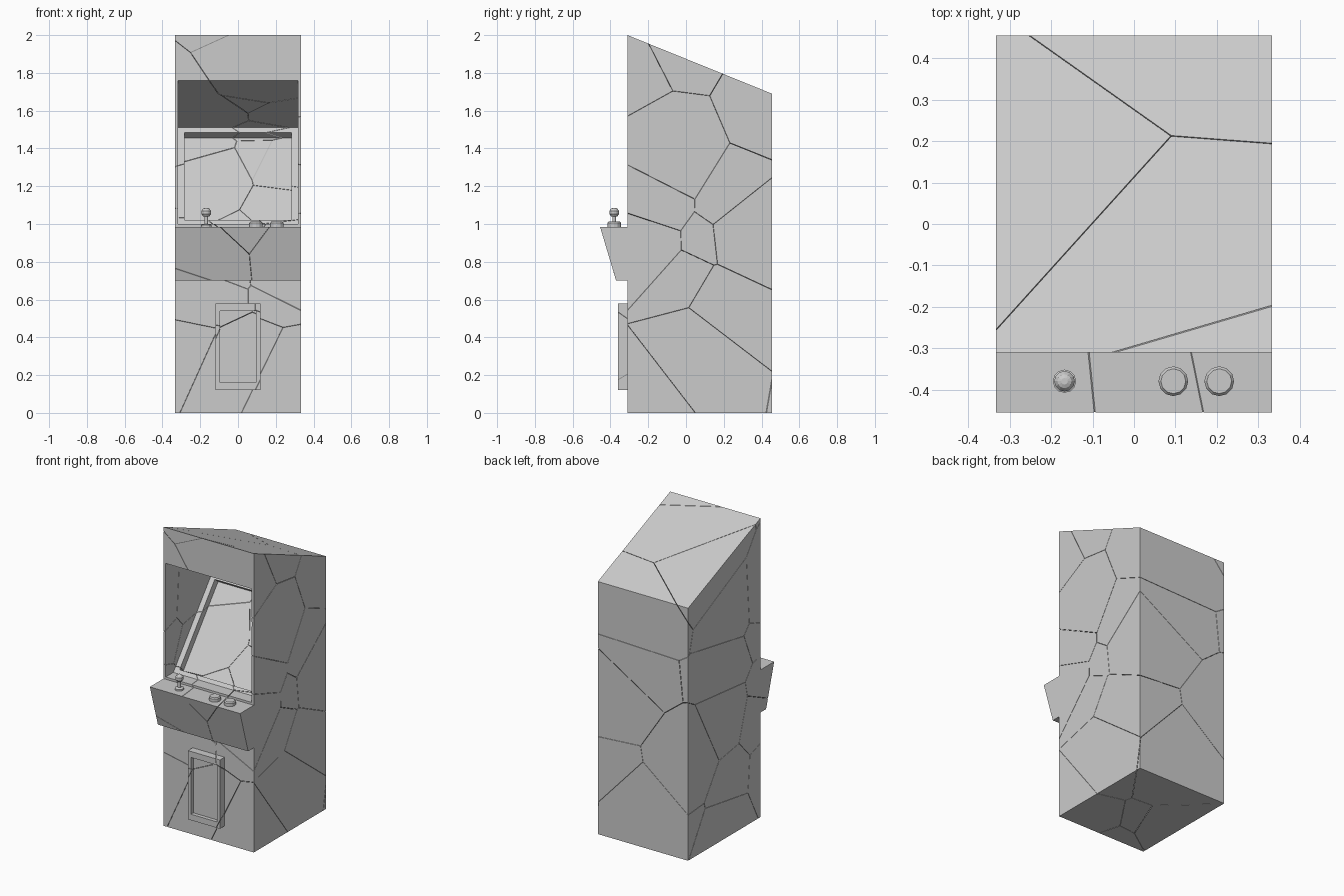
import bpy, bmesh, random
from mathutils import Vector

if "Cube" in bpy.data.objects:
    bpy.data.objects.remove(bpy.data.objects["Cube"])

random.seed(7)
W = 0.334


def add_object(name, bm):
    bmesh.ops.recalc_face_normals(bm, faces=bm.faces)
    mesh = bpy.data.meshes.new(name)
    bm.to_mesh(mesh)
    bm.free()
    obj = bpy.data.objects.new(name, mesh)
    bpy.context.collection.objects.link(obj)
    return obj


def prism(name, profile, x0, x1):
    """Extrude a (y, z) side profile across x."""
    bm = bmesh.new()
    face = bm.faces.new([bm.verts.new((x0, y, z)) for y, z in profile])
    ext = bmesh.ops.extrude_face_region(bm, geom=[face])
    verts = [v for v in ext["geom"] if isinstance(v, bmesh.types.BMVert)]
    bmesh.ops.translate(bm, verts=verts, vec=(x1 - x0, 0, 0))
    return add_object(name, bm)


def box(name, x0, x1, y0, y1, z0, z1):
    return prism(name, [(y0, z0), (y1, z0), (y1, z1), (y0, z1)], x0, x1)


def combine(obj, tool, operation):
    """Apply a boolean and discard the tool object."""
    mod = obj.modifiers.new(operation.lower(), "BOOLEAN")
    mod.operation, mod.solver, mod.object = operation, "EXACT", tool
    bpy.context.view_layer.objects.active = obj
    bpy.ops.object.modifier_apply(modifier=mod.name)
    bpy.data.objects.remove(tool)


def voronoi_cell(name, seed, others, gap):
    """Convex cell: a big cube trimmed by the mid-plane to every other seed."""
    bm = bmesh.new()
    bmesh.ops.create_cube(bm, size=4)
    bmesh.ops.translate(bm, verts=bm.verts, vec=(0, 0, 1))
    for other in others:
        n = (other - seed).normalized()
        cut = bmesh.ops.bisect_plane(
            bm, geom=bm.verts[:] + bm.edges[:] + bm.faces[:],
            plane_co=(seed + other) / 2 - n * gap, plane_no=n, clear_outer=True)
        rim = [e for e in cut["geom_cut"]
               if isinstance(e, bmesh.types.BMEdge) and e.is_boundary]
        if rim:
            bmesh.ops.edgeloop_fill(bm, edges=rim)
    return add_object(name, bm)


def fracture(obj, count, gap):
    """Replace an object by cracked pieces that keep its outer shape."""
    seeds = []
    while len(seeds) < count:
        p = Vector((random.uniform(-W, W), random.uniform(-0.38, 0.45),
                    random.uniform(0.05, 1.95)))
        if all((p - q).length > 0.24 for q in seeds):
            seeds.append(p)
    for i, seed in enumerate(seeds):
        near = sorted((s for s in seeds if s is not seed),
                      key=lambda s: (s - seed).length)
        shard = voronoi_cell(f"cabinet_shard_{i + 1}", seed, near, gap)
        copy = obj.copy()
        copy.data = obj.data.copy()
        bpy.context.collection.objects.link(copy)
        combine(shard, copy, "INTERSECT")
        if not shard.data.polygons:
            bpy.data.objects.remove(shard)
    bpy.data.objects.remove(obj)


def lathe(name, x, y, rings, sides):
    """Stack of (radius, z) rings with flat caps."""
    bm = bmesh.new()
    prev = None
    for r, z in rings:
        ring = bmesh.ops.create_circle(bm, segments=sides, radius=r)["verts"]
        bmesh.ops.translate(bm, verts=ring, vec=(x, y, z))
        if prev is None:
            bm.faces.new(ring)
        else:
            for i in range(sides):
                j = (i + 1) % sides
                bm.faces.new((prev[i], prev[j], ring[j], ring[i]))
        prev = ring
    bm.faces.new(prev)
    return add_object(name, bm)


# Cabinet body with the overhanging control panel
cabinet = prism("cabinet", [
    (-0.31, 0), (0.455, 0), (0.455, 1.69), (-0.31, 2), (-0.31, 0.985),
    (-0.455, 0.985), (-0.37, 0.70), (-0.31, 0.70)], -W, W)

# Screen alcove: leaning back wall and sloped ceiling
low, high = Vector((-0.23, 1.0)), Vector((0.18, 1.51))
combine(cabinet, prism("alcove_cutter", [
    (-0.5, 1.0), low, high, (-0.31, 1.76), (-0.5, 1.76)], -0.318, 0.318), "DIFFERENCE")

# Sunken screen inside its bezel
along = (high - low).normalized()
inward = Vector((along.y, -along.x))
a, b = low + along * 0.027, high - along * 0.034
combine(cabinet, prism("screen_cutter", [
    a - inward * 0.01, b - inward * 0.01, b + inward * 0.045, a + inward * 0.045],
    -0.283, 0.283), "DIFFERENCE")

# Coin door with a recessed panel
combine(cabinet, box("coin_door", -0.118, 0.118, -0.36, -0.28, 0.12, 0.58), "UNION")
combine(cabinet, box("coin_cutter", -0.096, 0.096, -0.40, -0.335, 0.16, 0.54), "DIFFERENCE")

# Crack the whole cabinet
fracture(cabinet, 30, 0.001)

# Joystick: base, shaft, collar and ball
lathe("joystick", -0.168, -0.38, [
    (0.028, 0.98), (0.028, 0.995), (0.010, 1.0), (0.010, 1.04), (0.017, 1.041),
    (0.025, 1.052), (0.025, 1.070), (0.017, 1.081), (0.008, 1.085)], 12)

# Two push buttons
for i, x in enumerate((0.095, 0.206)):
    lathe(f"button_{i + 1}", x, -0.38, [
        (0.036, 0.98), (0.036, 1.005), (0.030, 1.012)], 12)
